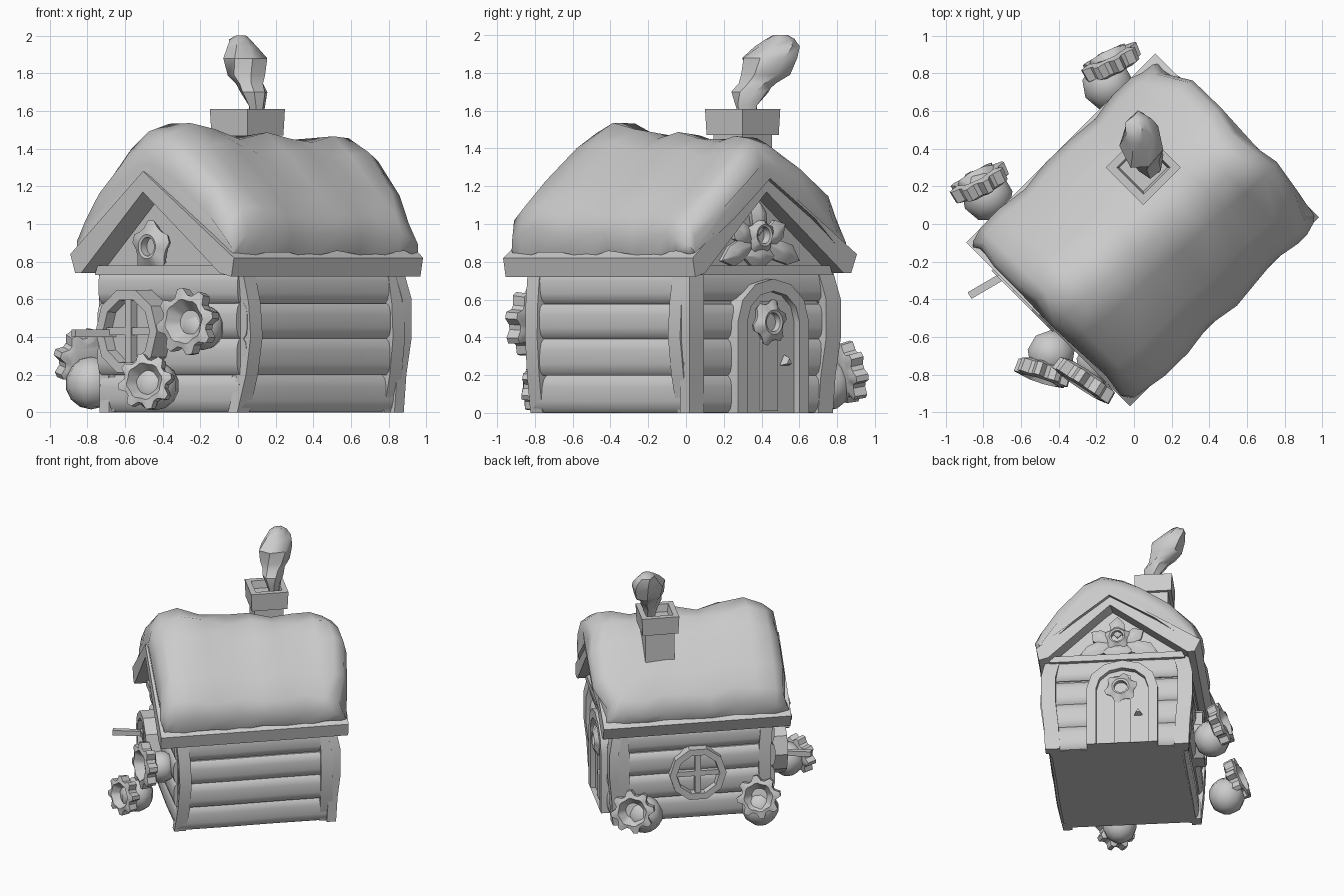
import bpy, bmesh, math, random
from mathutils import Vector, Matrix

if "Cube" in bpy.data.objects:
    bpy.data.objects.remove(bpy.data.objects["Cube"])

random.seed(4)
R = Matrix.Rotation(math.radians(45), 4, 'Z')   # house stands diagonally
grey = bpy.data.materials.new("plain_grey")
grey.diffuse_color = (0.6, 0.6, 0.6, 1)
grey.use_nodes = True
grey.node_tree.nodes["Principled BSDF"].inputs["Base Color"].default_value = grey.diffuse_color
RIDGE = -0.05                                   # ridge line offset across the house


def L(p, q, z=0.0):
    """House coordinates (along, across, up) to world."""
    return R @ Vector((p, q, z))


def skew(p, d):
    """Ridge runs slightly askew; eaves stay put."""
    return RIDGE + d - .065 * p / .7 * max(0, 1 - abs(d) / .6)


def finish(name, bm, angle=35):
    bmesh.ops.recalc_face_normals(bm, faces=bm.faces)
    me = bpy.data.meshes.new(name)
    bm.to_mesh(me)
    bm.free()
    me.materials.append(grey)
    ob = bpy.data.objects.new(name, me)
    bpy.context.collection.objects.link(ob)
    bpy.ops.object.select_all(action='DESELECT')
    ob.select_set(True)
    bpy.context.view_layer.objects.active = ob
    bpy.ops.object.shade_smooth_by_angle(angle=math.radians(angle))
    return ob


def loft(name, rings, angle=35):
    """Skin a row of equal rings and close both ends."""
    bm = bmesh.new()
    rows = [[bm.verts.new(c) for c in r] for r in rings]
    n = len(rows[0])
    for a, b in zip(rows, rows[1:]):
        for i in range(n):
            j = (i + 1) % n
            bm.faces.new((a[i], a[j], b[j], b[i]))
    bm.faces.new(rows[0])
    bm.faces.new(rows[-1])
    return finish(name, bm, angle)


def stack(name, origin, normal, layers, angle=35):
    """Loft 2D outlines at given depths along a normal."""
    n = Vector(normal).normalized()
    s = L(1, 0) if abs(n.z) > 0.99 else Vector((0, 0, 1)).cross(n).normalized()
    t = n.cross(s)
    return loft(name, [[Vector(origin) + s * u + t * v + n * d for u, v in o]
                       for o, d in layers], angle)


def ngon(n, r, turn=0.0):
    return [(r * math.cos(math.tau * i / n + turn), r * math.sin(math.tau * i / n + turn))
            for i in range(n)]


def cog(teeth, r_out, r_in):
    """Outline with blunt teeth, four points each."""
    pts = []
    for i in range(teeth * 4):
        r = r_out if i % 4 < 2 else r_in
        a = math.tau * (i + 0.5) / (teeth * 4)
        pts.append((r * math.cos(a), r * math.sin(a)))
    return pts


def rect(w, h, cx=0.0, cy=0.0):
    return [(cx - w, cy - h), (cx + w, cy - h), (cx + w, cy + h), (cx - w, cy + h)]


def prism(name, prof, p0, p1):
    return loft(name, [[L(p, skew(p, d), z) for d, z in prof] for p in (p0, p1)])


# Wall core and gable triangles
prism("wall_core", [(-.51, 0), (.46, 0), (.46, .74), (.5, .76), (0, 1.2), (-.51, .76)], -.545, .60)

# Flattened log walls, four rows on each side
SIDE = {-1: -.555, 1: .405}                     # log centre lines across the house
rows = [(.10, .10, -.01), (.295, .10, .02), (.485, .095, .025), (.665, .09, .01)]
oval = [(math.copysign(abs(math.cos(t)) ** .6, math.cos(t)), math.copysign(abs(math.sin(t)) ** .75, math.sin(t)))
        for t in (math.tau * (i + .5) / 12 for i in range(12))]
for k, (zc, h, o) in enumerate(rows):
    for side in (-1, 1):
        loft(f"side_log_{k}_{side}", [[L(p, SIDE[side] + side * o + a * .055 * s, zc + b * h) for a, b in oval]
             for p, s in ((-.56, .9), (-.2, 1.05), (.25, .9), (.61, 1.0))])
    loft(f"gable_log_{k}", [[L(-.53 - o * .5 + a * .055 * s, q, zc + b * h) for a, b in oval]
         for q, s in ((-.58, .9), (-.15, 1.05), (.2, .95), (.46, 1.0))])
for k, (zc, h) in enumerate([(.10, .10), (.295, .10), (.485, .095), (.68, .09)]):
    loft(f"door_wall_log_{k}", [[L(.585 + a * .055 * s, q, zc + b * h) for a, b in oval]
         for q, s in ((-.58, .9), (-.15, 1.0), (.2, 1.0), (.46, .9))])

# Bowed corner posts
for p in (-.52, .56):
    for side in (-1, 1):
        rings = []
        for z, o, e in ((0, 0, -.02), (.2, .045, 0), (.4, .07, .01), (.58, .06, .005), (.75, .03, -.01)):
            c = (-.545 if side < 0 else .42) + side * o * (1 if side < 0 else .5)
            x = p + (e if p < 0 else 0)
            rings.append([L(x + a * .045, c + b * .035, z) for a, b in ((-1, -1), (1, -1), (1, 1), (-1, 1))])
        loft(f"corner_post_{p}_{side}", rings)
# Wide posts framing the door wall
for q in (-.555, .41):
    loft(f"door_wall_post_{q}", [[L(.60 + a * .035 + o, q + math.copysign(o, q) + b * .055, z)
         for a, b in ((-1, -1), (1, -1), (1, 1), (-1, 1))]
         for z, o in ((0, 0), (.2, .01), (.4, .03), (.6, .03), (.75, 0))])

# Wooden roof and tie beams
prism("roof_boards", [(-.62, .82), (-.60, .72), (-.52, .74), (0, 1.17), (.52, .74), (.57, .74),
                      (.61, .84), (0, 1.28)], -.70, .72)
for p in (-.575, .62):
    prism(f"tie_beam_{p}", [(-.52, .73), (.50, .73), (.48, .78), (-.50, .78)], p - .04, p + .04)

# Snow blanket on the roof
top = [(-.60, .84), (-.63, .94), (-.59, 1.06), (-.44, 1.20), (-.22, 1.39), (-.08, 1.47), (.08, 1.46),
       (.22, 1.36), (.42, 1.19), (.56, 1.06), (.605, .94), (.575, .85)]
stations = [(-.68, .4), (-.66, .75), (-.59, .97), (-.45, 1.02), (-.28, 1), (-.1, .96), (.08, 1), (.25, .98),
            (.4, .96), (.54, .98), (.65, .96), (.725, .8), (.75, .45)]
rings = []
for k, (p, t) in enumerate(stations):
    ring = []
    for i, (d, z) in enumerate(top):
        base = 1.26 - abs(d) * .72
        lift = .055 * max(0, 1 - abs(p + .48) / .45) - .03 * max(0, p)
        wave = .02 * math.sin(p * 13 + i * 1.3)
        edge = i in (0, len(top) - 1)
        out = 1 + .025 * math.sin(p * 13 + (i > 5) * 2)
        zz = base + (z - base) * t + (lift * (1 - abs(d)) + wave) * t
        if edge:
            zz = z + wave
        end = .02 * math.sin(i * 1.9) - .06 * (abs(d) > .55) if p > .6 else .015 * math.sin(i * 2.3) * (p < -.6)
        ring.append(L(p + end, skew(p, d * out * (.91 + .09 * min(1, t))), zz))
    ring += [L(p, skew(p, .3), 1.03), L(p, skew(p, 0), 1.24), L(p, skew(p, -.3), 1.03)]
    rings.append(ring)
loft("roof_snow", rings, 60)

# Chimney with hollow cap
cx = Vector((.05, .30, 0))
stack("chimney_stem", cx, (0, 0, 1), [(rect(.11, .11), .95), (rect(.11, .11), 1.49)])
stack("chimney_cap", cx, (0, 0, 1), [(rect(.135, .135), 1.47), (rect(.141, .141), 1.61),
                                     (rect(.10, .10), 1.61), (rect(.09, .09), 1.55)])

# Chunky smoke plume
plume = [(.10, .33, 1.54, .035), (.10, .32, 1.63, .055), (.085, .345, 1.70, .085), (.06, .38, 1.745, .09),
         (.045, .42, 1.79, .12), (.04, .44, 1.88, .13), (.025, .48, 1.94, .10), (.01, .50, 1.98, .07),
         (.015, .50, 2.0, .035)]
loft("smoke", [[Vector((x + r * .85 * a * random.uniform(.92, 1.1), y + r * 1.15 * b * random.uniform(.92, 1.1), z))
                for a, b in ngon(7, 1, k * .12)] for k, (x, y, z, r) in enumerate(plume)], 40)


# Round windows with cross bars
def window(name, origin, normal, r, depth):
    stack(name + "_frame", origin, normal, [(ngon(10, r), 0), (ngon(10, r), depth), (ngon(10, r * .76), depth),
                                            (ngon(10, r * .74), depth - .06)])
    stack(name + "_bar_up", origin, normal, [(rect(.022, r * .78), depth - .08), (rect(.022, r * .78), depth - .015)])
    stack(name + "_bar_across", origin, normal, [(rect(r * .78, .02), depth - .08), (rect(r * .78, .02), depth - .02)])


window("front_window", L(-.56, .13, .43), L(-1, 0), .23, .15)
window("back_window", L(0, .41, .40), L(0, 1), .215, .12)
stack("window_catch", (-.77, -.32, .42), (-.86, -.5, 0), [(rect(.02, .02), -.14), (rect(.02, .02), .12)])


# Round pots with toothed flower mouths
def pot(name, ball, mouth, normal, r=.165, ball_r=.135):
    bm = bmesh.new()
    bmesh.ops.create_uvsphere(bm, u_segments=9, v_segments=7, radius=ball_r,
                              matrix=Matrix.Translation(ball))
    finish(name + "_body", bm, 50)
    stack(name + "_flower", mouth, normal, [(cog(8, r * .7, r * .6), -.05), (cog(8, r * .97, r * .76), -.035),
          (cog(8, r, r * .78), .035), (cog(8, r * .66, r * .62), .045), (cog(8, r * .35, r * .35), -.02)])


pot("back_pot_left", (-.78, .15, .155), (-.82, .22, .28), (-.45, .87, .25), .165, .14)
pot("back_pot_right", (-.14, .74, .15), (-.12, .86, .215), (-.42, .88, .2), .165, .14)
pot("front_pot", (-.44, -.69, .14), (-.485, -.79, .16), (-.3, -.93, .12), .15, .13)
pot("hanging_pot", (-.19, -.735, .45), (-.265, -.83, .48), (-.55, -.83, .05), .18, .12)


# Arched door
def arch(w, h):
    pts = [(w, 0)]
    for i in range(7):
        a = math.pi * i / 6
        pts.append((w * math.cos(a), h - w * .85 + w * .85 * math.sin(a)))
    return pts + [(-w, 0)]


door = L(.58, -.03, 0)
out = L(1, 0)
stack("door_frame", door, out, [(arch(.265, .71), 0), (arch(.265, .71), .105), (arch(.195, .645), .105),
                                (arch(.195, .645), .065)])
stack("door_planks", door, out, [(rect(.06, .29, 0, .30), .05), (rect(.06, .29, 0, .30), .08)])
stack("door_knob", door + L(0, .12, .27), out, [(ngon(3, .04, 1.57), .06), (ngon(3, .02, 1.57), .105)])


# Wreath on the door and flowers in the gables
def flower(name, origin, normal, r, hole, teeth=6):
    stack(name, origin, normal, [(cog(teeth, r * .85, r * .7), 0), (cog(teeth, r, r * .8), .03),
          (cog(teeth, hole * 1.3, hole * 1.3), .06), (cog(teeth, hole, hole), .055), (cog(teeth, hole, hole), .01)])


flower("door_wreath", door + L(.06, -.01, .48), out, .125, .05)
flower("front_gable_flower", L(-.565, .06, .88), L(-1, 0), .14, .05, 5)
back = L(.60, RIDGE - .02, .94)
flower("back_gable_flower", back, out, .10, .045, 5)
for i, (u, v, turn, ln) in enumerate([(-.16, -.09, .35, .13), (.18, -.09, -.35, .13), (-.12, .01, -.6, .09),
                                      (.12, .01, .6, .09), (0, .09, 1.57, .09), (0, -.11, 0, .12)]):
    c, s = math.cos(turn), math.sin(turn)
    leaf = [(a * c - b * s, a * s + b * c) for a, b in
            ((-ln, 0), (-ln * .4, -.06), (ln * .4, -.05), (ln, 0), (ln * .4, .06), (-ln * .4, .05))]
    stack(f"back_gable_leaf_{i}", back + L(0, u, v), out,
          [(leaf, -.03), (leaf, .02), ([(a * .3, b * .3) for a, b in leaf], .045)])
